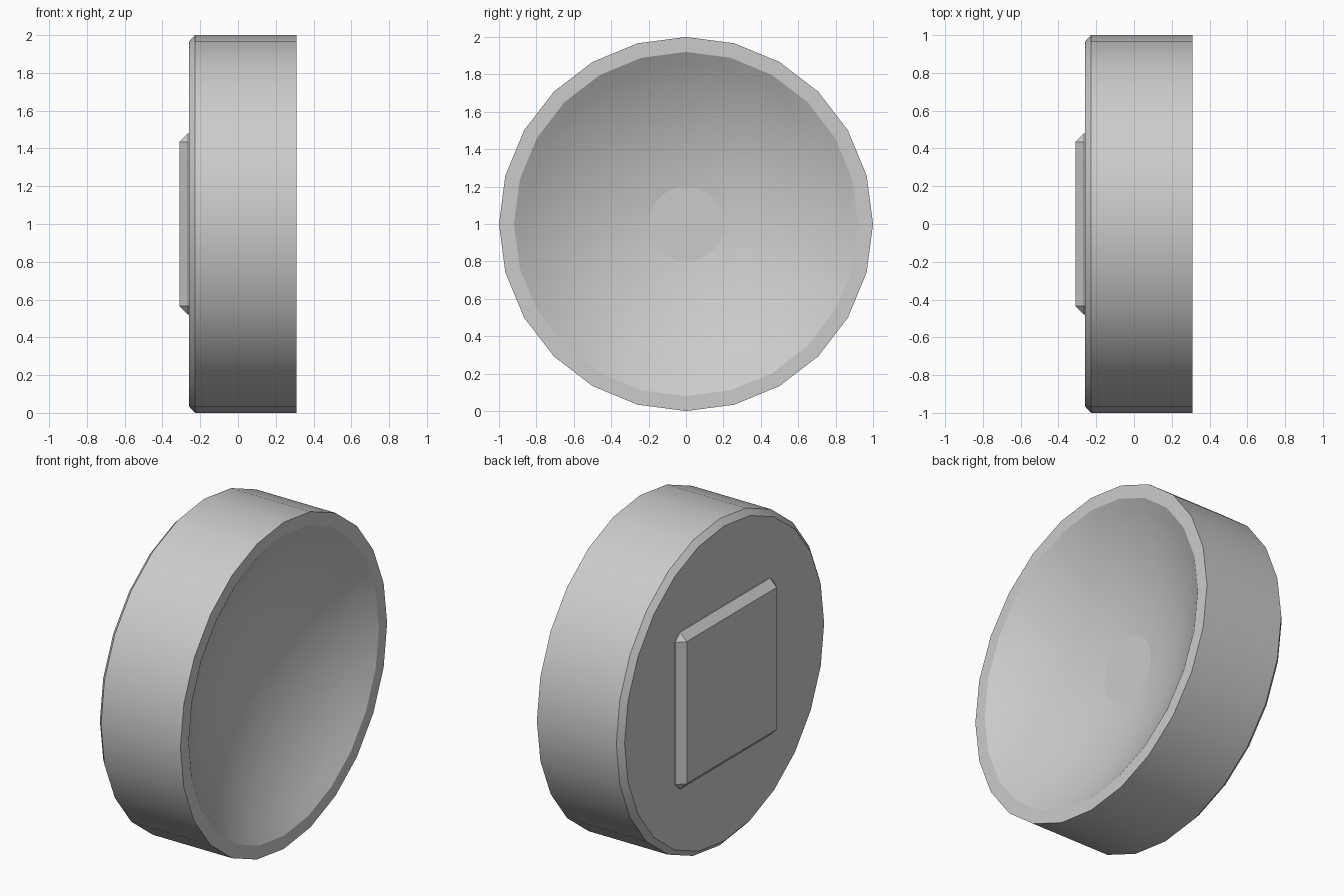
import bpy, bmesh, math
from mathutils import Matrix

if "Cube" in bpy.data.objects:
    bpy.data.objects.remove(bpy.data.objects["Cube"])

SIDES = 24
CZ = 1.0


def add_object(name, bm):
    bmesh.ops.recalc_face_normals(bm, faces=bm.faces[:])
    mesh = bpy.data.meshes.new(name)
    bm.to_mesh(mesh)
    bm.free()
    ob = bpy.data.objects.new(name, mesh)
    bpy.context.collection.objects.link(ob)
    return ob


def lathe_x(name, profile):
    """Revolve (x, radius) points around the x axis and cap both ends."""
    bm = bmesh.new()
    rings = []
    for x, r in profile:
        rings.append([bm.verts.new((x, r * math.sin(2 * math.pi * i / SIDES),
                                    CZ + r * math.cos(2 * math.pi * i / SIDES)))
                      for i in range(SIDES)])
    for a, b in zip(rings, rings[1:]):
        for i in range(SIDES):
            j = (i + 1) % SIDES
            bm.faces.new((a[i], a[j], b[j], b[i]))
    bm.faces.new(rings[0])
    bm.faces.new(rings[-1])
    return add_object(name, bm)


# Round body: chamfered back, straight wall, flat rim, spherical hollow
RIM_X, RIM_R, R = 0.31, 0.92, 1.67
edge_angle = math.asin(RIM_R / R)
floor_angle = math.asin(0.2 / R)
centre_x = RIM_X + R * math.cos(edge_angle)
profile = [(-0.26, 0.965), (-0.228, 1.0), (RIM_X, 1.0)]
STEPS = 10
for k in range(STEPS + 1):
    a = edge_angle + (floor_angle - edge_angle) * k / STEPS
    profile.append((centre_x - R * math.cos(a), R * math.sin(a)))
body = lathe_x("dish_body", profile)
bpy.context.view_layer.objects.active = body
body.select_set(True)
bpy.ops.object.shade_smooth_by_angle(angle=math.radians(25))
for p in body.data.polygons:
    if len(p.vertices) > 4:
        p.use_smooth = False

# Square back plate with chamfered edges, sunk into the body
bm = bmesh.new()
depth = 0.14
bmesh.ops.create_cube(bm, size=1.0, matrix=Matrix.Translation(
    (-0.31 + depth / 2, 0, CZ)) @ Matrix.Diagonal((depth, 0.96, 0.96, 1)))
bmesh.ops.bevel(bm, geom=bm.edges[:], offset=0.045, segments=1,
                affect='EDGES', profile=0.5)
add_object("back_plate", bm)
